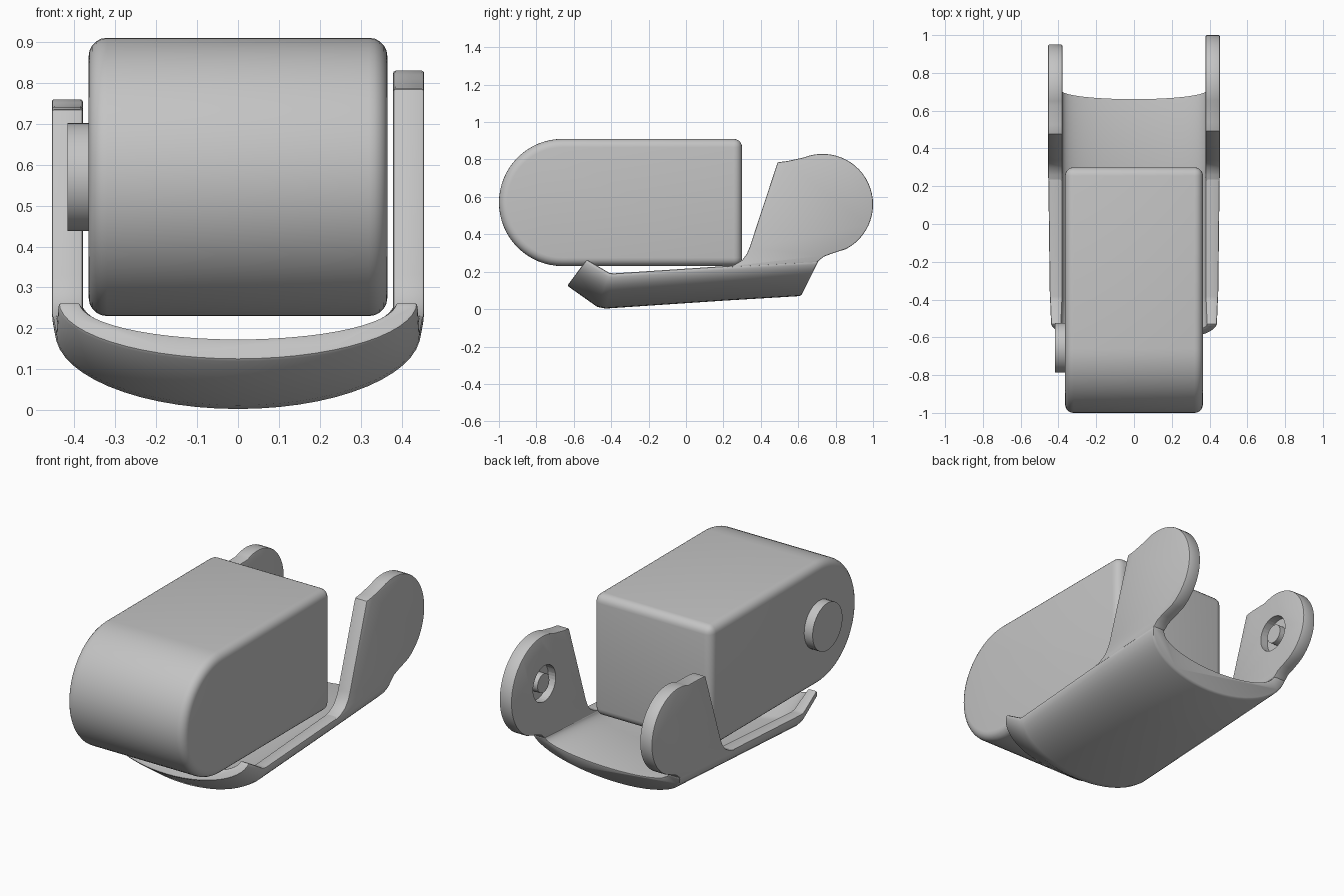
import bpy
import bmesh
from math import sin, cos, pi, radians

old = bpy.data.objects.get("Cube")
if old:
    bpy.data.objects.remove(old, do_unlink=True)

GREY = (0.55, 0.55, 0.55, 1)
grey = bpy.data.materials.new("plain_grey")
grey.use_nodes = True
grey.diffuse_color = GREY
grey.node_tree.nodes["Principled BSDF"].inputs["Base Color"].default_value = GREY


def loft(name, rings):
    """Closed solid through matching rings of points."""
    bm = bmesh.new()
    rows = [[bm.verts.new(p) for p in ring] for ring in rings]
    n = len(rows[0])
    for a, b in zip(rows, rows[1:]):
        for i in range(n):
            j = (i + 1) % n
            bm.faces.new((a[i], a[j], b[j], b[i]))
    bm.faces.new(rows[0])
    bm.faces.new(rows[-1])
    bmesh.ops.recalc_face_normals(bm, faces=bm.faces)
    mesh = bpy.data.meshes.new(name)
    bm.to_mesh(mesh)
    bm.free()
    mesh.materials.append(grey)
    obj = bpy.data.objects.new(name, mesh)
    bpy.context.collection.objects.link(obj)
    return obj


def plate(name, outline, x0, x1):
    """Extrude a (y, z) outline along x."""
    return loft(name, [[(x, y, z) for y, z in outline] for x in (x0, x1)])


def arc(cy, cz, r, start, end, steps):
    angles = [radians(start + (end - start) * i / steps) for i in range(steps + 1)]
    return [(cy + r * cos(a), cz + r * sin(a)) for a in angles]


def disc(name, cy, cz, r, x0, x1):
    return plate(name, arc(cy, cz, r, 0, 350, 35), x0, x1)


def finish(obj, bevel=0.0, segments=3):
    bpy.ops.object.select_all(action="DESELECT")
    obj.select_set(True)
    bpy.context.view_layer.objects.active = obj
    if bevel:
        mod = obj.modifiers.new("soft_edges", "BEVEL")
        mod.width = bevel
        mod.segments = segments
        mod.limit_method = "ANGLE"
        mod.angle_limit = radians(40)
        bpy.ops.object.modifier_apply(modifier=mod.name)
    bpy.ops.object.shade_smooth_by_angle(angle=radians(32))


# Main block with a half-round front
outline = arc(-0.66, 0.57, 0.34, 90, 270, 32) + [(0.3, 0.23), (0.3, 0.91)]
finish(plate("main_block", outline, -0.365, 0.365), 0.045, 5)

# Round side knob
finish(disc("side_knob", -0.655, 0.57, 0.132, -0.417, -0.34))


# Curved tray with an upturned front lip, swept front to back
def tray_ring(y, z, lean, rise, outer, inner, floor):
    steps = 28
    ring = []
    for half, low, order in ((outer, 0, 1), (inner, floor, -1)):
        for i in range(steps + 1):
            a = order * (-pi / 2 + pi * i / steps)
            h = low + (0.19 - low) * (1 - cos(a))
            ring.append((half * sin(a), y + lean * h, z + rise * h))
    return ring


tray = loft("curved_tray", [
    tray_ring(-0.635, 0.125, 0.55, 0.74, 0.44, 0.385, 0.07),
    tray_ring(-0.475, 0.012, 0.35, 0.95, 0.445, 0.38, 0.07),
    tray_ring(-0.43, 0.003, 0.25, 0.99, 0.447, 0.38, 0.07),
    tray_ring(0.2, 0.045, 0.3, 0.99, 0.455, 0.38, 0.085),
    tray_ring(0.615, 0.07, 0.5, 1, 0.455, 0.38, 0.1),
])
finish(tray, 0.01, 2)


# Rear arms with rounded ends and a recessed inner pin
def rear_arm(name, side, cy, cz, r, front_top):
    outline = [(0.7, 0.25), (0.2, 0.222), (0.26, 0.238), (0.3, 0.262),
               (0.325, 0.295), (0.34, 0.33), front_top,
               (front_top[0] + 0.05, front_top[1] + 0.006)]
    outline += arc(cy, cz, r, 112, -62, 28)
    outline += [(0.775, 0.295), (0.735, 0.28), (0.715, 0.262)]
    arm = plate(name, outline, side * 0.379, side * 0.455)
    finish(arm, 0.008, 2)
    cutter = disc("recess_cutter", cy - 0.02, cz, 0.1, side * 0.33, side * 0.425)
    cutter.hide_render = True
    mod = arm.modifiers.new("recess", "BOOLEAN")
    mod.operation = "DIFFERENCE"
    mod.solver = "EXACT"
    mod.object = cutter
    bpy.context.view_layer.objects.active = arm
    bpy.ops.object.modifier_apply(modifier=mod.name)
    bpy.data.objects.remove(cutter, do_unlink=True)
    finish(arm)
    finish(disc(name + "_pin", cy - 0.02, cz, 0.052, side * 0.385, side * 0.43))


rear_arm("left_rear_arm", 1, 0.73, 0.56, 0.27, (0.49, 0.785))
rear_arm("right_rear_arm", -1, 0.715, 0.525, 0.235, (0.475, 0.735))
